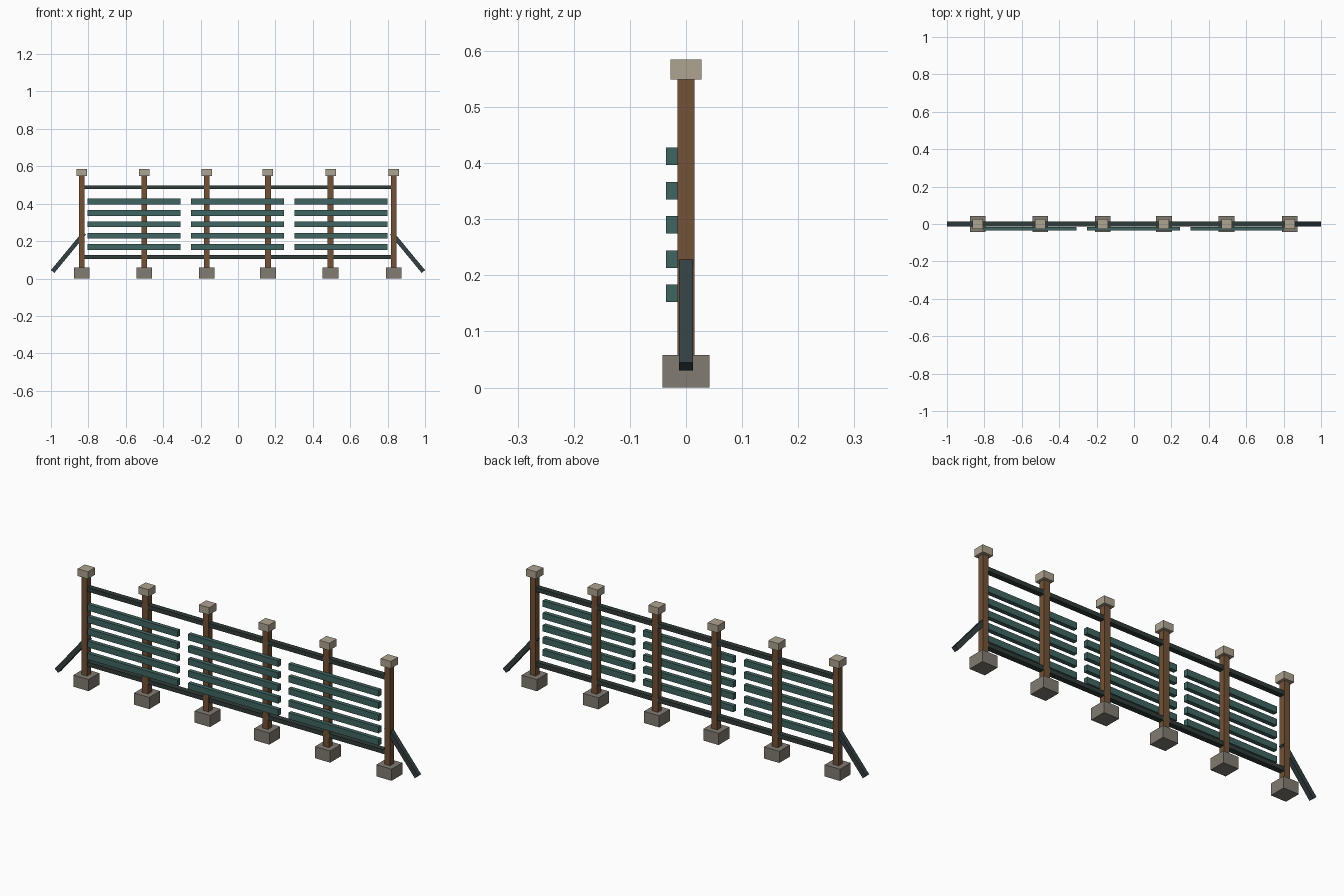
import bpy
from math import atan2, hypot

if "Cube" in bpy.data.objects:
    bpy.data.objects.remove(bpy.data.objects["Cube"])


def material(name, rgb):
    m = bpy.data.materials.new(name)
    m.diffuse_color = (*rgb, 1)
    m.use_nodes = True
    m.node_tree.nodes["Principled BSDF"].inputs["Base Color"].default_value = m.diffuse_color
    return m


WOOD = material("brown_wood", (0.17, 0.085, 0.04))
STONE = material("base_stone", (0.22, 0.20, 0.17))
CAP = material("cap_stone", (0.42, 0.37, 0.28))
SLAT = material("green_slat", (0.05, 0.13, 0.12))
RAIL = material("dark_rail", (0.03, 0.045, 0.04))
BRACE = material("dark_brace", (0.035, 0.05, 0.055))


def box(name, center, size, mat, tilt=0):
    bpy.ops.mesh.primitive_cube_add(size=1, location=center, rotation=(0, tilt, 0))
    ob = bpy.context.object
    ob.name = name
    ob.scale = size
    ob.data.materials.append(mat)
    return ob


# Posts with footings and caps
for i, x in enumerate((-0.835, -0.501, -0.167, 0.16, 0.495, 0.833)):
    box(f"footing_{i}", (x, 0, 0.029), (0.084, 0.084, 0.058), STONE)
    box(f"post_{i}", (x, 0, 0.30), (0.031, 0.031, 0.51), WOOD)
    box(f"post_cap_{i}", (x, 0, 0.567), (0.056, 0.056, 0.036), CAP)

# Long horizontal rails
for name, z in (("lower_rail", 0.116), ("upper_rail", 0.488)):
    box(name, (0, 0, z), (1.667, 0.027, 0.021), RAIL)

# Three panels of five slats on the front face
for p, x in enumerate((-0.556, -0.002, 0.551)):
    for s in range(5):
        box(f"slat_{p}_{s}", (x, -0.0255, 0.168 + 0.061 * s),
            (0.497, 0.021, 0.031), SLAT)

# Slanted end braces
x0, z0, x1, z1 = 0.991, 0.0375, 0.822, 0.242
for side, name in ((-1, "left_brace"), (1, "right_brace")):
    box(name, (side * (x0 + x1) / 2, 0, (z0 + z1) / 2),
        (hypot(x0 - x1, z1 - z0), 0.025, 0.0235), BRACE,
        side * atan2(z1 - z0, x0 - x1))
